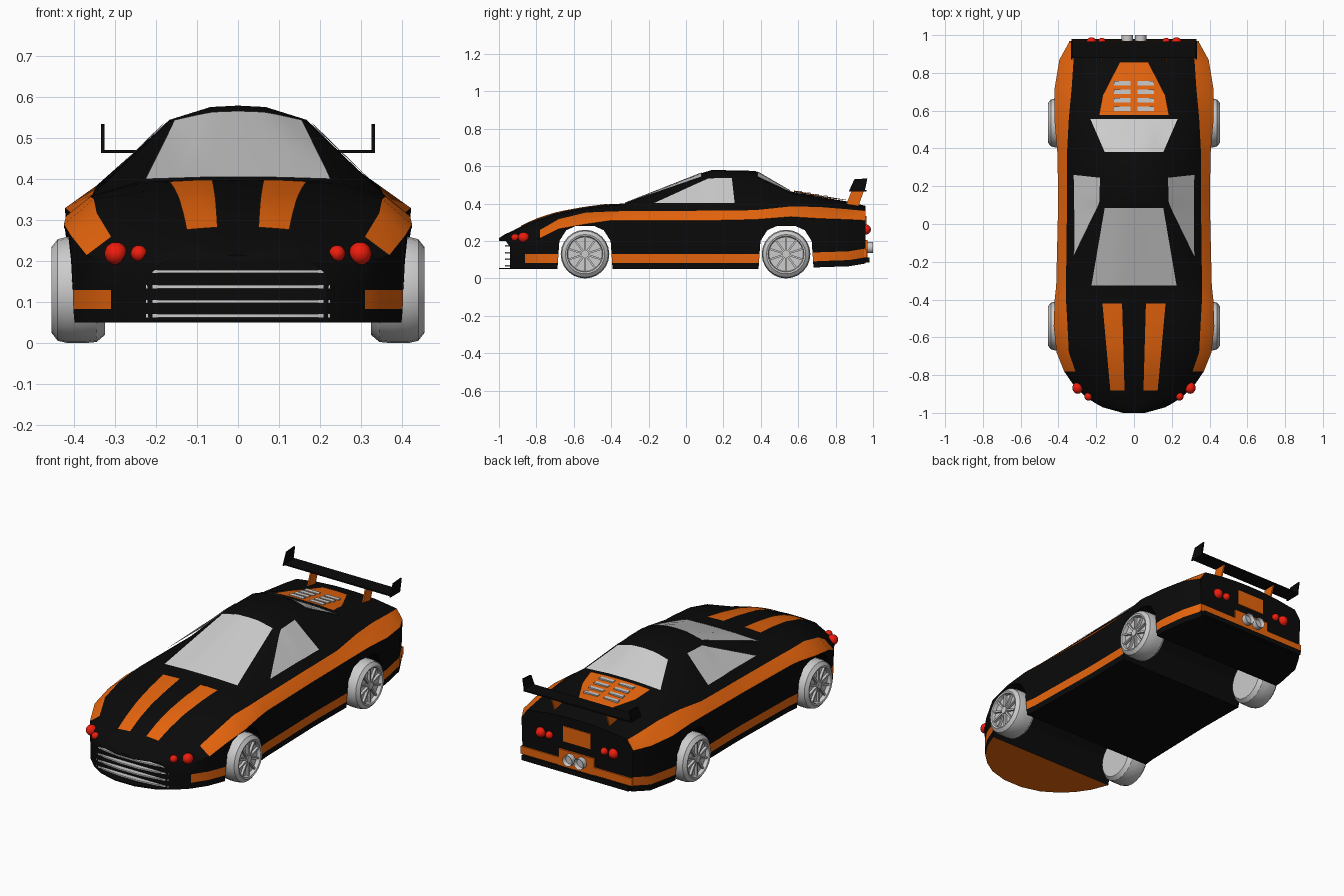
import bpy, bmesh, math
from mathutils import Vector, Matrix
from mathutils.bvhtree import BVHTree

if "Cube" in bpy.data.objects:
    bpy.data.objects.remove(bpy.data.objects["Cube"])


def material(name, rgb):
    m = bpy.data.materials.new(name)
    m.diffuse_color = (*rgb, 1)
    m.use_nodes = True
    m.node_tree.nodes["Principled BSDF"].inputs["Base Color"].default_value = m.diffuse_color
    return m


BLACK = material("black", (0.003, 0.003, 0.003))
ORANGE = material("orange", (0.8, 0.13, 0.004))
RED = material("red", (0.85, 0.012, 0.004))


def finish(name, bm, *mats, mirror=False):
    me = bpy.data.meshes.new(name)
    bm.to_mesh(me)
    ob = bpy.data.objects.new(name, me)
    bpy.context.collection.objects.link(ob)
    for m in mats:
        me.materials.append(m)
    if mirror:
        ob.modifiers.new("mirror", 'MIRROR')
    return ob


def add_box(bm, lo, hi, rot=Matrix()):
    lo, hi = Vector(lo), Vector(hi)
    bmesh.ops.create_cube(bm, size=1, matrix=rot @ Matrix.Translation((lo + hi) / 2)
                          @ Matrix.Diagonal((*(hi - lo), 1)))


def add_prism(bm, pts, offset):
    f = bm.faces.new([bm.verts.new(p) for p in pts])
    r = bmesh.ops.extrude_face_region(bm, geom=[f])
    bmesh.ops.translate(bm, vec=offset, verts=[v for v in r["geom"] if isinstance(v, bmesh.types.BMVert)])
    bmesh.ops.recalc_face_normals(bm, faces=bm.faces)


def add_cylinder(bm, loc, r, depth, axis, n):
    rot = Matrix.Rotation(math.pi / 2, 4, 'Y' if axis == 'X' else 'X')
    bmesh.ops.create_cone(bm, cap_ends=True, segments=n, radius1=r, radius2=r, depth=depth,
                          matrix=Matrix.Translation(loc) @ rot)


# body stations: y, half width, underside, stripe low, shoulder x z, roof edge x z, centre z
STATIONS = [
    (-1.00, .06, .05, .19, .055, .20, .04, .21, .215),
    (-.97, .17, .05, .19, .165, .205, .12, .23, .235),
    (-.92, .25, .05, .19, .24, .215, .16, .25, .258),
    (-.86, .315, .05, .20, .285, .235, .17, .28, .29),
    (-.78, .37, .05, .215, .31, .26, .18, .312, .325),
    (-.68, .41, .05, .265, .345, .318, .20, .345, .355),
    (-.54, .425, .05, .29, .352, .352, .22, .372, .38),
    (-.40, .42, .05, .31, .36, .358, .24, .39, .398),
    (-.33, .412, .05, .31, .36, .36, .24, .395, .40),
    (.09, .402, .05, .31, .355, .362, .168, .54, .565),
    (.14, .402, .05, .31, .355, .362, .168, .545, .58),
    (.37, .405, .05, .315, .355, .365, .165, .545, .575),
    (.56, .422, .05, .33, .345, .385, .245, .455, .465),
    (.72, .42, .06, .32, .33, .382, .20, .422, .435),
    (.87, .395, .065, .315, .32, .37, .18, .395, .41),
    (.96, .345, .08, .31, .31, .362, .18, .38, .388)]


def section(s):
    y, w, zb, lo, xs, zs, xr, zr, zc = s
    half = [(0, zb), (w * .98, zb), (w * .985, zb + .033), (w * .985, zb + .08), (w, lo), (xs, zs),
            (xr, zr), (xr * .4, zc - .1 * (zc - zr)), (0, zc)]
    return [(x, y, z) for x, z in half + [(-x, z) for x, z in half[-2:0:-1]]]


# body shell, lofted through the stations, stripes coloured by row
bm = bmesh.new()
rings = [[bm.verts.new(p) for p in section(s)] for s in STATIONS]
n = len(rings[0])
for i, (a, b) in enumerate(zip(rings, rings[1:])):
    y = STATIONS[i][0]
    for k in range(n):
        f = bm.faces.new((a[k], a[(k + 1) % n], b[(k + 1) % n], b[k]))
        row = min(k, n - 1 - k)
        if (row in (2, 4) and y > (-.9 if row == 2 else -.8)) or (row == 0 and y < -.7):
            f.material_index = 1
bm.faces.new(rings[0])
bm.faces.new(rings[-1])
bmesh.ops.recalc_face_normals(bm, faces=bm.faces)
tree = BVHTree.FromBMesh(bm)
body = finish("body_shell", bm, BLACK, ORANGE)

# wheel arches right through the body, and grille opening
WHEELS = (-.54, .535)
ARCH = [(-.152, -.02), (-.137, .2), (-.1, .258), (-.05, .28), (.05, .28), (.1, .258), (.137, .2), (.152, -.02)]
bm = bmesh.new()
for y in WHEELS:
    add_prism(bm, [(-.6, y + dy, z) for dy, z in ARCH], (1.2, 0, 0))
add_prism(bm, [(-.24, -1.1, .056), (.24, -1.1, .056), (.235, -1.1, .15), (.18, -1.1, .2),
               (-.18, -1.1, .2), (-.235, -1.1, .15)], (0, .16, 0))
cutter = finish("opening_cutter", bm, BLACK)
cutter.hide_render = True
cutter.hide_set(True)
cut = body.modifiers.new("openings", 'BOOLEAN')
cut.operation, cut.solver, cut.object = 'DIFFERENCE', 'EXACT', cutter


def decal(name, quad, view, mats=(), mirror=False, lift=.004, n=10):
    """Lay a panel on the body; quad is drawn in the top (x,y) or side (y,z) view."""
    bm = bmesh.new()
    d = Vector((0, 0, 1)) if view == 'TOP' else Vector((1, 0, 0))
    q = [Vector((*p, 0)) if view == 'TOP' else Vector((0, *p)) for p in quad]
    grid = []
    for i in range(n + 1):
        for j in range(n + 1):
            u, v = i / n, j / n
            p = q[0].lerp(q[1], u).lerp(q[3].lerp(q[2], u), v) + d * 2
            hit, normal = tree.ray_cast(p, -d)[:2]
            grid.append(bm.verts.new(hit + normal * lift if hit else p - d * 1.7))
    for i in range(n):
        for j in range(n):
            k = i * (n + 1) + j
            bm.faces.new((grid[k], grid[k + n + 1], grid[k + n + 2], grid[k + 1]))
    bm.normal_update()
    if sum(f.normal.dot(d) for f in bm.faces) < 0:
        bmesh.ops.reverse_faces(bm, faces=bm.faces)
    return finish(name, bm, *mats, mirror=mirror)


# glass, bonnet stripes and engine cover
decal("windscreen", [(-.225, -.325), (.225, -.325), (.155, .085), (-.155, .085)], 'TOP')
decal("rear_window", [(-.155, .38), (.155, .38), (.23, .553), (-.23, .553)], 'TOP')
decal("side_window", [(-.17, .4), (.26, .4), (.245, .535), (.12, .532)], 'SIDE', mirror=True)
decal("bonnet_stripe", [(.05, -.88), (.125, -.88), (.167, -.42), (.063, -.42)], 'TOP', [ORANGE], True)
decal("engine_cover", [(-.185, .575), (.185, .575), (.165, .68), (-.165, .68)], 'TOP', [ORANGE], lift=.008)
decal("engine_cover_rear", [(-.165, .68), (.165, .68), (.075, .855), (-.075, .855)], 'TOP', [ORANGE], lift=.008)

# engine cover louvres
bm = bmesh.new()
for y in (.61, .655, .70, .745):
    z = tree.ray_cast(Vector((.06, y, 2)), Vector((0, 0, -1)))[0].z
    add_box(bm, (.018, y - .011, z), (.105, y + .011, z + .013))
finish("louvres", bm, mirror=True)

# grille slats following the curve of the nose
bm = bmesh.new()
nose = [(-.225, -.935), (-.16, -.955), (-.06, -.968), (.06, -.968), (.16, -.955), (.225, -.935)]
for z in (.063, .098, .134, .171):
    add_prism(bm, [(x, y, z) for x, y in nose], (0, 0, .008))
finish("grille_slats", bm)


# head and tail lights
def lamps(name, spots):
    bm = bmesh.new()
    for x, y, z, r in spots:
        bmesh.ops.create_uvsphere(bm, u_segments=16, v_segments=10, radius=r,
                                  matrix=Matrix.Translation((x, y, z)) @ Matrix.Diagonal((1, 1.1, 1, 1)))
    finish(name, bm, RED, mirror=True)


lamps("headlights", [(.298, -.868, .219, .028), (.242, -.913, .219, .02)])
lamps("tail_lights", [(.225, .958, .262, .028), (.17, .964, .262, .02)])

# rear panels and lower bumper trim
bm = bmesh.new()
add_box(bm, (-.085, .94, .25), (.085, .965, .335))
add_box(bm, (-.11, .94, .10), (.11, .97, .205))
for s in (-1, 1):
    add_box(bm, (s * .225 - .12, .94, .113), (s * .225 + .12, .968, .155))
finish("rear_trim", bm, ORANGE)
bm = bmesh.new()
add_box(bm, (-.33, .93, .085), (.33, .98, .112))
finish("rear_lip", bm, BLACK)

# exhaust pipes, each with a hollow end
bm = bmesh.new()
for s in (-1, 1):
    add_cylinder(bm, (s * .035, .97, .165), .03, .06, 'Y', 16)
bm.normal_update()
ends = [f for f in bm.faces if f.normal.y > .9]
bmesh.ops.inset_individual(bm, faces=ends, thickness=.007)
bmesh.ops.translate(bm, vec=(0, -.02, 0), verts=list({v for f in ends for v in f.verts}))
finish("exhaust_pipes", bm)

# spoiler wing with end plates, and its struts
bm = bmesh.new()
add_box(bm, (-.33, .88, .464), (.33, .965, .472))
for s in (-1, 1):
    add_prism(bm, [(s * .334, y, z) for y, z in ((.87, .464), (.90, .53), (.97, .535), (.955, .464))],
              (-s * .008, 0, 0))
finish("spoiler_wing", bm, BLACK)
bm = bmesh.new()
add_prism(bm, [(.166, y, z) for y, z in ((.85, .38), (.92, .38), (.95, .466), (.885, .466))], (.008, 0, 0))
finish("spoiler_struts", bm, ORANGE, mirror=True)

# wheels: lathed tyre and rim, ten spokes, hub
PROFILE = [(.325, 0), (.325, .11), (.345, .127), (.375, .13), (.415, .13), (.44, .124), (.455, .105),
           (.452, .096), (.432, .092), (.43, 0)]
for label, y in zip(("front_wheels", "rear_wheels"), WHEELS):
    bm = bmesh.new()
    vs = [bm.verts.new((x, 0, r)) for x, r in PROFILE]
    es = [bm.edges.new(e) for e in zip(vs, vs[1:])]
    bmesh.ops.spin(bm, geom=vs + es, cent=(0, 0, 0), axis=(1, 0, 0), angle=math.tau, steps=24)
    bmesh.ops.remove_doubles(bm, verts=bm.verts, dist=.0005)
    bmesh.ops.recalc_face_normals(bm, faces=bm.faces)
    for k in range(10):
        rot = Matrix.Rotation(k * math.tau / 10, 4, 'X')
        add_box(bm, (.425, -.005, .01), (.445, .005, .094), rot)
    add_cylinder(bm, (.437, 0, 0), .02, .026, 'X', 16)
    bmesh.ops.translate(bm, vec=(0, y, .13), verts=bm.verts)
    finish(label, bm, mirror=True)

# smooth shading with crisp edges
for ob in bpy.data.objects:
    if ob is not cutter:
        ob.select_set(True)
bpy.context.view_layer.objects.active = body
bpy.ops.object.shade_smooth_by_angle(angle=math.radians(30))
